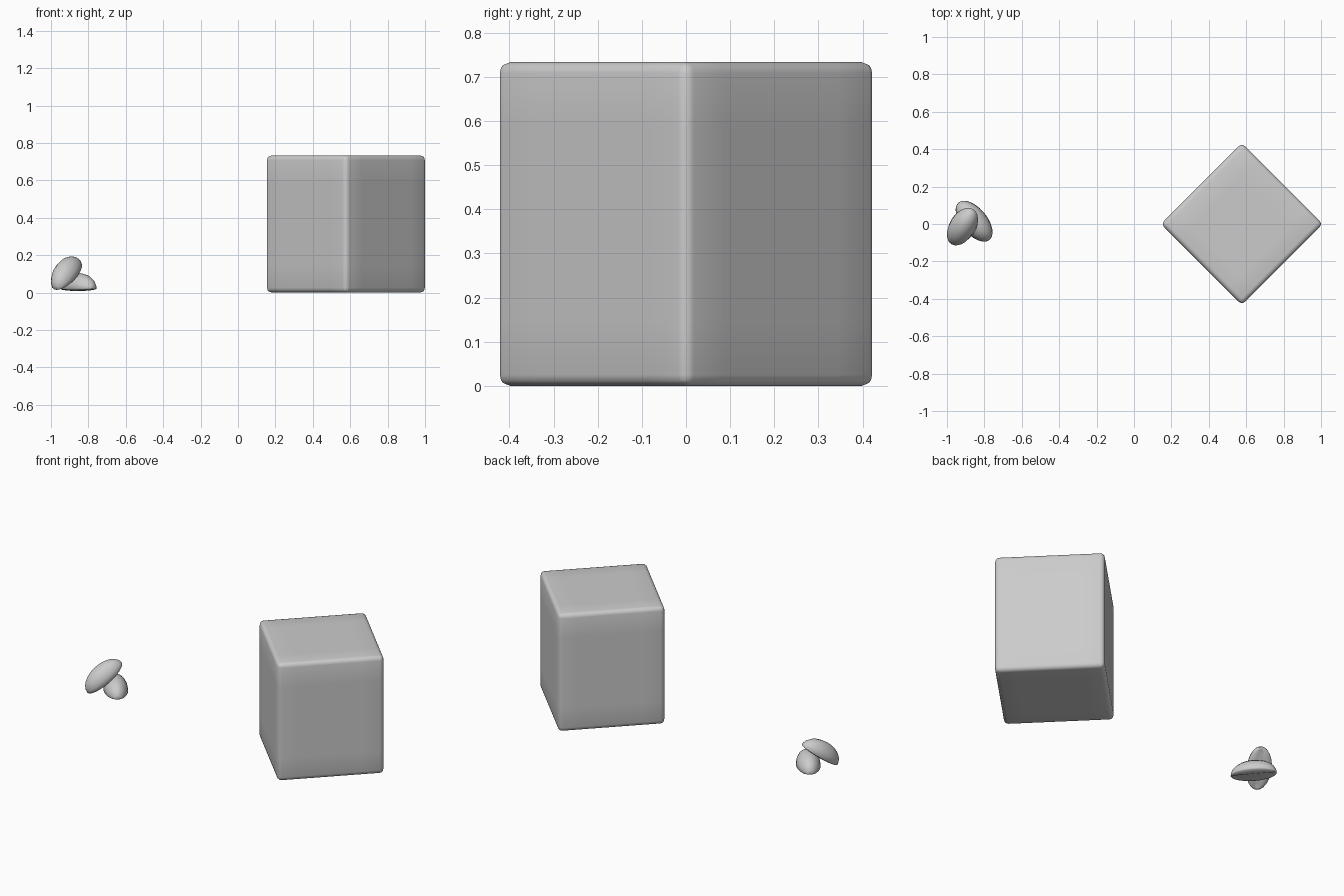
import bpy, bmesh, math
from mathutils import Matrix, Vector

if "Cube" in bpy.data.objects:
    bpy.data.objects.remove(bpy.data.objects["Cube"], do_unlink=True)

# One plain grey for everything
grey = bpy.data.materials.new("grey")
grey.use_nodes = True
COLOUR = (0.6, 0.6, 0.6, 1.0)
grey.diffuse_color = COLOUR
grey.node_tree.nodes["Principled BSDF"].inputs["Base Color"].default_value = COLOUR


def add_object(name, bm, matrix):
    bmesh.ops.recalc_face_normals(bm, faces=bm.faces)
    for f in bm.faces:
        f.smooth = True
    mesh = bpy.data.meshes.new(name)
    bm.to_mesh(mesh)
    bm.free()
    mesh.materials.append(grey)
    ob = bpy.data.objects.new(name, mesh)
    ob.matrix_world = matrix
    bpy.context.collection.objects.link(ob)
    return ob


# Large rounded block, standing on its base and turned by 45 degrees
SIDE, HEIGHT = 0.612, 0.733
bm = bmesh.new()
bmesh.ops.create_cube(bm, size=1)
bmesh.ops.scale(bm, vec=(SIDE, SIDE, HEIGHT), verts=bm.verts)
bmesh.ops.subdivide_edges(bm, edges=bm.edges[:], cuts=4, use_grid_fill=True)
block = add_object("block", bm, Matrix.Translation((0.577, 0, HEIGHT / 2))
                   @ Matrix.Rotation(math.radians(45), 4, "Z"))
bevel = block.modifiers.new("rounded_edges", "BEVEL")
bevel.width = 0.025
bevel.segments = 3
bevel.limit_method = "ANGLE"

# Beans: domed on top, nearly flat below with a shallow lengthwise crease
LENGTH, WIDTH, DOME, BELLY = 0.13, 0.07, 0.083, 0.014


def bean(name, centre, axis):
    bm = bmesh.new()
    bmesh.ops.create_uvsphere(bm, u_segments=16, v_segments=12, radius=1)
    bmesh.ops.rotate(bm, verts=bm.verts, matrix=Matrix.Rotation(math.pi / 2, 3, "Y"))
    for v in bm.verts:
        x, y, z = v.co
        height = z * (DOME if z > 0 else BELLY)
        if z < -0.3 and abs(y) < 0.05:
            height += 0.012
        v.co = (x * LENGTH, y * WIDTH, height)
    along = Vector(axis).normalized()
    across = Vector((0, 0, 1)).cross(along).normalized()
    up = along.cross(across)
    turn = Matrix((along, across, up)).transposed().to_4x4()
    return add_object(name, bm, Matrix.Translation(centre) @ turn)


bean("lying_bean", (-0.855, 0.015, 0.022), (0.64, -0.77, 0))
bean("leaning_bean", (-0.915, -0.01, 0.092), (0.43, 0.68, 0.59))
